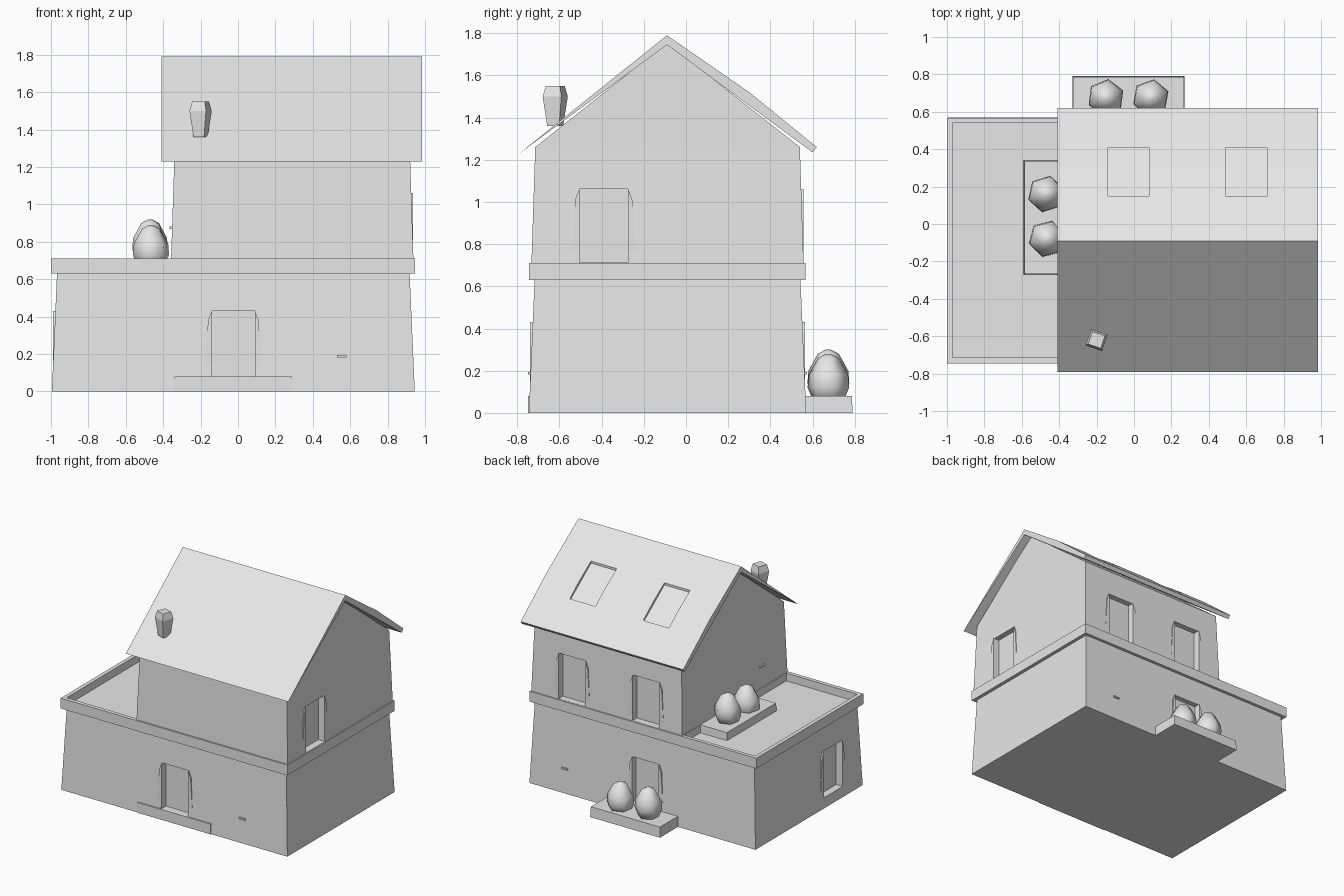
import bpy, bmesh, math
from mathutils import Matrix

cube = bpy.data.objects.get("Cube")
if cube:
    bpy.data.objects.remove(cube, do_unlink=True)

grey = bpy.data.materials.new("plain grey")
grey.use_nodes = True
grey.diffuse_color = (0.8, 0.8, 0.8, 1)
grey.node_tree.nodes["Principled BSDF"].inputs["Base Color"].default_value = (0.8, 0.8, 0.8, 1)


def finish(name, bm):
    bmesh.ops.recalc_face_normals(bm, faces=bm.faces)
    mesh = bpy.data.meshes.new(name)
    bm.to_mesh(mesh)
    bm.free()
    mesh.materials.append(grey)
    obj = bpy.data.objects.new(name, mesh)
    bpy.context.collection.objects.link(obj)
    return obj


def block(name, x, y, z, taper=0.0):
    """Box between ranges, its top drawn in by taper on every side."""
    bm = bmesh.new()
    for v in bmesh.ops.create_cube(bm, size=1)["verts"]:
        i, j, k = (int(c > 0) for c in v.co)
        t = taper * k
        v.co = (x[i] + t * (1 - 2 * i), y[j] + t * (1 - 2 * j), z[k])
    return finish(name, bm)


def prism(name, profile, axis, a, b):
    """Profile of (horizontal, height) points run along x or y from a to b."""
    bm = bmesh.new()
    place = (lambda u, v: (a, u, v)) if axis == "x" else (lambda u, v: (u, a, v))
    face = bm.faces.new([bm.verts.new(place(u, v)) for u, v in profile])
    new = bmesh.ops.extrude_face_region(bm, geom=[face])["geom"]
    move = (b - a, 0, 0) if axis == "x" else (0, b - a, 0)
    bmesh.ops.translate(bm, vec=move, verts=[g for g in new if isinstance(g, bmesh.types.BMVert)])
    return finish(name, bm)


def turned(name, profile, sides, at, turn, smooth=True):
    """Low-sided solid stacked from (radius, height) rings."""
    bm = bmesh.new()
    rings = []
    for r, h in profile:
        angles = [turn + math.tau * i / sides for i in range(sides)]
        rings.append([bm.verts.new((r * math.cos(q), r * math.sin(q), h)) for q in angles])
    for low, high in zip(rings, rings[1:]):
        for i in range(sides):
            j = (i + 1) % sides
            bm.faces.new((low[i], low[j], high[j], high[i]))
    bm.faces.new(rings[0])
    bm.faces.new(rings[-1])
    bmesh.ops.transform(bm, matrix=Matrix.Translation(at), verts=bm.verts)
    obj = finish(name, bm)
    if smooth:
        bpy.ops.object.select_all(action="DESELECT")
        obj.select_set(True)
        bpy.context.view_layer.objects.active = obj
        bpy.ops.object.shade_smooth_by_angle(angle=math.radians(75))
    return obj


def cut(target, cutter):
    cutter.hide_render = True
    mod = target.modifiers.new("cut", "BOOLEAN")
    mod.operation, mod.solver, mod.object = "DIFFERENCE", "EXACT", cutter
    bpy.context.view_layer.objects.active = target
    bpy.ops.object.modifier_apply(modifier=mod.name)
    bpy.data.objects.remove(cutter, do_unlink=True)


def window(name, wall, axis, face, out, centre, z):
    """Shallow recess with a narrowing jamb on each side."""
    c, w, h = centre, 0.115, 0.35
    hole = [(c - w, z), (c + w, z), (c + w, z + h), (c - w, z + h)]
    cut(wall, prism("window_cutter", hole, axis, face - out * 0.05, face + out * 0.1))
    for s, side in ((-1, "a"), (1, "b")):
        jamb = [(c + s * w, z), (c + s * (w + 0.04), z),
                (c + s * (w + 0.02), z + 0.3), (c + s * w, z + h)]
        prism(name + "_jamb_" + side, jamb, axis, face - out * 0.05, face + out * 0.004)


# Storeys
lower = block("lower_storey", (-0.995, 0.945), (-0.745, 0.57), (0, 0.645), 0.028)
upper = block("upper_storey", (-0.36, 0.94), (-0.735, 0.56), (0.64, 1.25), 0.02)
prism("gable", [(-0.715, 1.2), (-0.715, 1.26), (-0.09, 1.755), (0.54, 1.26), (0.54, 1.2)],
      "x", -0.34, 0.92)

# Floor band, with the terrace sunk inside its rim
band = block("floor_band", (-1, 0.945), (-0.745, 0.567), (0.63, 0.71))
cut(band, block("terrace_cutter", (-0.97, -0.36), (-0.715, 0.54), (0.65, 0.9)))

# Roof, thick at the back eave and thin at the front
roof = prism("roof", [(-0.79, 1.23), (-0.09, 1.79), (0.3, 1.52), (0.62, 1.26),
                      (0.6, 1.235), (-0.09, 1.745)], "x", -0.41, 0.985)

# Skylights recessed in the back slope
for x in (-0.03, 0.6):
    sunk = [(0.15, 1.607), (0.15, 1.75), (0.41, 1.6), (0.41, 1.414)]
    cut(roof, prism("skylight_cutter", sunk, "x", x - 0.11, x + 0.11))

# Windows
window("front_window", lower, "y", -0.735, -1, -0.025, 0.08)
window("back_window", lower, "y", 0.56, 1, -0.045, 0.08)
window("terrace_side_window", lower, "x", -0.985, -1, -0.39, 0.08)
window("gable_window", upper, "x", 0.932, 1, -0.39, 0.712)
for n, x in enumerate((-0.045, 0.59)):
    window("upper_back_window_%d" % n, upper, "y", 0.552, 1, x, 0.712)

# Front step and door handles
block("front_step", (-0.34, 0.29), (-0.75, -0.7), (0, 0.08))
block("front_door_handle", (0.53, 0.58), (-0.75, -0.72), (0.183, 0.195))
block("back_door_handle", (0.62, 0.67), (0.55, 0.573), (0.183, 0.195))
block("terrace_door_handle", (-0.365, -0.34), (-0.45, -0.4), (0.87, 0.882))

# Planters and bushes
block("back_planter", (-0.33, 0.27), (0.54, 0.79), (0, 0.08), 0.004)
block("terrace_planter", (-0.59, -0.35), (-0.27, 0.34), (0.645, 0.71), 0.004)
bush = [(0.07, 0), (0.1, 0.07), (0.095, 0.13), (0.05, 0.21), (0.012, 0.23)]
spots = [(-0.15, 0.675, 0.07), (0.09, 0.675, 0.05), (-0.47, 0.16, 0.69), (-0.465, -0.08, 0.66)]
for n, spot in enumerate(spots):
    turned("bush_%d" % n, bush, 6, spot, 0.4 + n)

# Chimney pot on the front slope
turned("chimney_pot", [(0.042, 0), (0.066, 0.14), (0.05, 0.19)], 4, (-0.2, -0.62, 1.36), 0.45, False)
